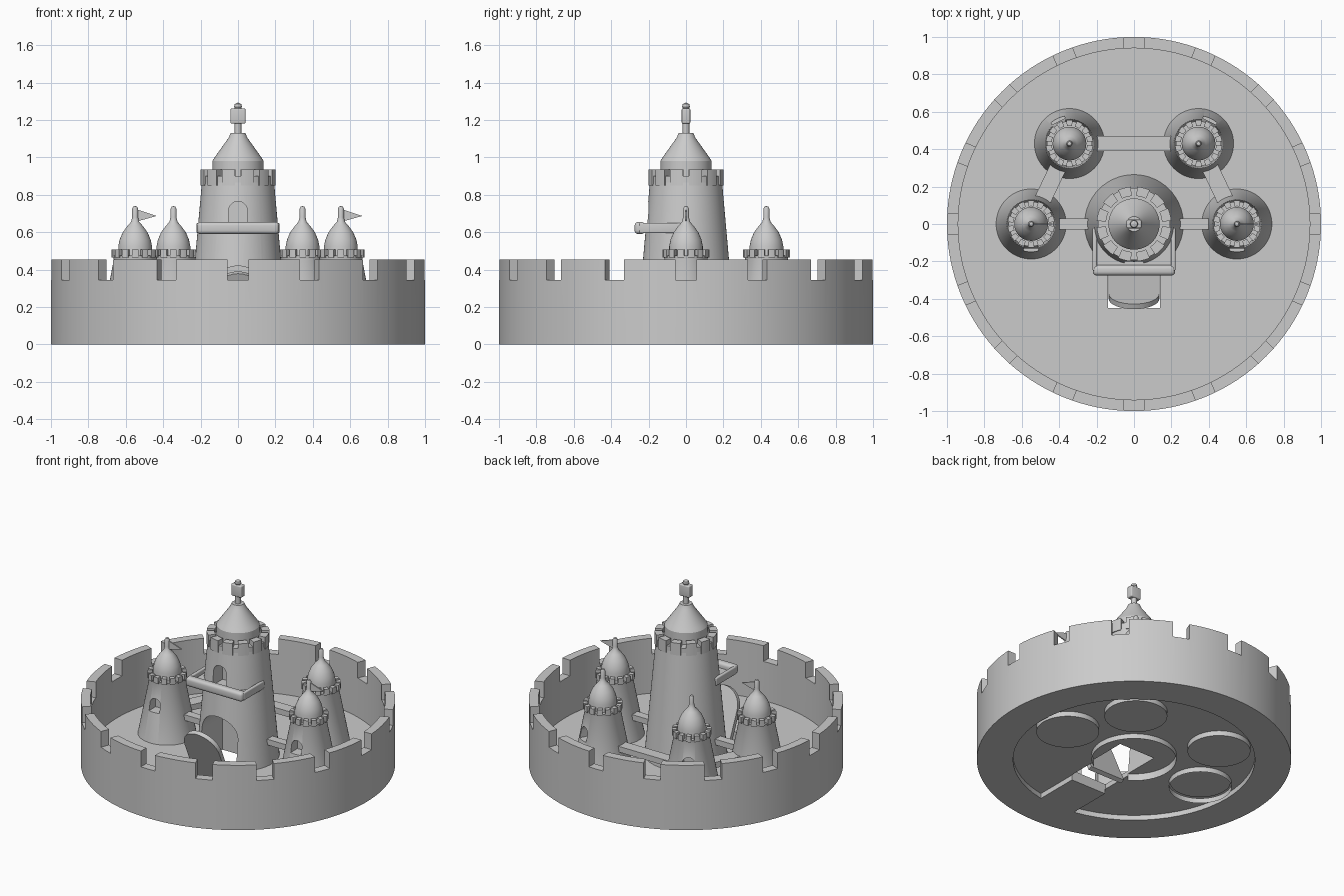
import bpy, bmesh, math
from mathutils import Matrix, Vector

cube = bpy.data.objects.get("Cube")
if cube:
    bpy.data.objects.remove(cube, do_unlink=True)

stone = bpy.data.materials.new("grey stone")
stone.use_nodes = True
GREY = (0.6, 0.6, 0.6, 1)
stone.diffuse_color = GREY
stone.node_tree.nodes["Principled BSDF"].inputs["Base Color"].default_value = GREY


def finish(name, bm, at=(0, 0, 0), turn=0.0, axis='Z'):
    bmesh.ops.remove_doubles(bm, verts=bm.verts, dist=1e-5)
    bmesh.ops.recalc_face_normals(bm, faces=bm.faces)
    bm.transform(Matrix.Translation(at) @ Matrix.Rotation(turn, 4, axis))
    mesh = bpy.data.meshes.new(name)
    bm.to_mesh(mesh)
    bm.free()
    mesh.materials.append(stone)
    ob = bpy.data.objects.new(name, mesh)
    bpy.context.collection.objects.link(ob)
    return ob


def revolve(bm, profile, start=0.0, sweep=math.tau, steps=64):
    """Turn a closed (radius, height) outline about z, fully or in part."""
    full = sweep > math.tau - 0.001
    rings = []
    for i in range(steps if full else steps + 1):
        a = start + sweep * i / steps
        rings.append([bm.verts.new((r * math.cos(a), r * math.sin(a), z)) for r, z in profile])
    n = len(profile)
    pairs = list(zip(rings, rings[1:])) + ([(rings[-1], rings[0])] if full else [])
    for p, q in pairs:
        for j in range(n):
            k = (j + 1) % n
            if profile[j][0] > 0 or profile[k][0] > 0:
                bm.faces.new((p[j], q[j], q[k], p[k]))
    if not full:
        bm.faces.new(rings[0])
        bm.faces.new(rings[-1])


def lathe(name, profile, at=(0, 0, 0), steps=64):
    bm = bmesh.new()
    revolve(bm, profile, steps=steps)
    return finish(name, bm, at)


def merlons(name, r0, r1, z0, z1, count, fill, at=(0, 0, 0)):
    bm = bmesh.new()
    step = math.tau / count
    for i in range(count):
        revolve(bm, [(r0, z0), (r1, z0), (r1, z1), (r0, z1)],
                step * (i + 0.5 - fill / 2), step * fill, 4)
    return finish(name, bm, at)


def box(name, lo, hi, bevel=0.0, turn=0.0, at=(0, 0, 0)):
    bm = bmesh.new()
    bmesh.ops.create_cube(bm, size=1)
    lo, hi = Vector(lo), Vector(hi)
    for v in bm.verts:
        v.co = (lo + hi) / 2 + Vector(c * s for c, s in zip(v.co, hi - lo))
    if bevel:
        bmesh.ops.bevel(bm, geom=bm.edges[:], offset=bevel, segments=4,
                        profile=0.5, affect='EDGES')
    return finish(name, bm, at, turn)


def prism(name, outline, y0, y1, **place):
    """Extrude an (x, z) outline along y."""
    bm = bmesh.new()
    face = bm.faces.new([bm.verts.new((x, y0, z)) for x, z in outline])
    out = bmesh.ops.extrude_face_region(bm, geom=[face])
    new = [v for v in out["geom"] if isinstance(v, bmesh.types.BMVert)]
    bmesh.ops.translate(bm, verts=new, vec=(0, y1 - y0, 0))
    return finish(name, bm, **place)


def arch(half, bottom, top):
    curve = [(half * math.cos(math.pi * i / 16), top - half + half * math.sin(math.pi * i / 16))
             for i in range(17)]
    return [(half, bottom)] + curve + [(-half, bottom)]


def cut(target, tool):
    mod = target.modifiers.new("cut", 'BOOLEAN')
    mod.operation, mod.solver, mod.object = 'DIFFERENCE', 'EXACT', tool
    bpy.context.view_layer.objects.active = target
    bpy.ops.object.modifier_apply(modifier=mod.name)
    bpy.data.objects.remove(tool, do_unlink=True)


FLOOR = 0.07
SIDE = [(-0.55, 0), (0.55, 0)]
BACK = [(-0.345, 0.43), (0.345, 0.43)]

# Round curtain wall and floor in one piece
base = lathe("curtain_wall", [(0, 0), (1, 0), (1, .455), (.94, .455), (.94, FLOOR), (0, FLOOR)], steps=128)
for i in range(16):
    cut(base, box("crenel_cutter", (.85, -.055, .345), (1.1, .055, .6), turn=math.tau * i / 16))

# Shallow recesses under the floor, sparing tower footprints and the gate path
recess = lathe("recess_cutter", [(.27, -.1), (.77, -.1), (.77, .035), (.27, .035)])
for x, y in SIDE + BACK:
    cut(recess, lathe("footprint", [(0, -.2), (.2, -.2), (.2, .2), (0, .2)], (x, y, 0)))
cut(recess, box("path", (-.137, -.9, -.2), (.137, -.1, .2)))
cut(base, recess)
cut(base, lathe("keep_recess_cutter", [(0, -.1), (.268, -.1), (.268, .05), (0, .05)]))
cut(base, box("gate_pit_cutter", (-.14, -.45, -.1), (.14, .03, .2)))

# Keep with gateway and balcony door
keep = lathe("keep", [(0, .06), (.265, .06), (.19, .9), (0, .9)])
cut(keep, prism("gateway_cutter", arch(.14, -.1, .42), -.5, .03))
cut(keep, prism("balcony_door_cutter", arch(.05, .61, .765), -.4, -.1))
merlons("keep_battlements", .15, .2, .85, .935, 12, .68)
lathe("keep_parapet_ring", [(.14, .86), (.193, .86), (.193, .9), (.14, .9)])
lathe("keep_roof", [(0, .88), (.137, .88), (.137, .98), (.125, 1.0), (.05, 1.105), (.04, 1.13), (0, 1.13)])
lathe("finial_stem", [(0, 1.1), (.018, 1.1), (.018, 1.265), (.021, 1.27), (.018, 1.285), (0, 1.293)], steps=24)
box("finial_block", (-.04, -.023, 1.18), (.04, .023, 1.262), .008)

# Balcony tray with a rounded front rail
box("balcony_floor", (-.205, -.25, .595), (.205, -.02, .618))
box("balcony_front_rail", (-.22, -.275, .59), (.22, -.22, .655), .02)
for s in (-1, 1):
    box("balcony_side_rail", (s * .21 - .012, -.25, .595), (s * .21 + .012, -.02, .65), .008)

# Leaning drawbridge
prism("drawbridge", arch(.135, 0, .41), -.015, .015, at=(0, -.275, .01), turn=math.radians(24), axis='X')

# Four small towers
for x, y in SIDE + BACK:
    at = (x, y, 0)
    tower = lathe("small_tower", [(0, .04), (.193, .04), (.114, .455), (.12, .475), (0, .475)], at)
    facing = 0 if y == 0 else math.pi - math.copysign(.46, x)
    cut(tower, prism("window_cutter", arch(.04, .27, .36), -.3, -.07, at=at, turn=facing))
    merlons("small_battlements", .095, .126, .465, .507, 14, .62, at)
    lathe("small_roof", [(0, .46), (.09, .46), (.09, .525), (.083, .56), (.066, .6), (.04, .635),
                         (.022, .655), (.016, .68), (.016, .725), (.01, .737), (0, .74)], at, 48)

# Pennants on the two side towers
for x, y in SIDE:
    prism("pennant", [(x, .725), (x + .115, .687), (x, .655)], -.004, .004)


# Footbridges between the towers
def footbridge(a, b, width):
    a, b = Vector(a), Vector(b)
    d = b - a
    box("footbridge", (0, -width / 2, .21), (d.length, width / 2, .25),
        turn=math.atan2(d.y, d.x), at=(a.x, a.y, 0))


footbridge((-.24, .43), (.24, .43), .08)
for s in (-1, 1):
    footbridge((s * .2, 0), (s * .43, 0), .06)
    footbridge((s * .495, .115), (s * .4, .315), .09)

# Smooth curved walls, keep hard edges
for ob in bpy.context.view_layer.objects:
    ob.select_set(ob.type == 'MESH' and stone.name in ob.data.materials)
bpy.context.view_layer.objects.active = base
bpy.ops.object.shade_smooth_by_angle(angle=math.radians(30))
